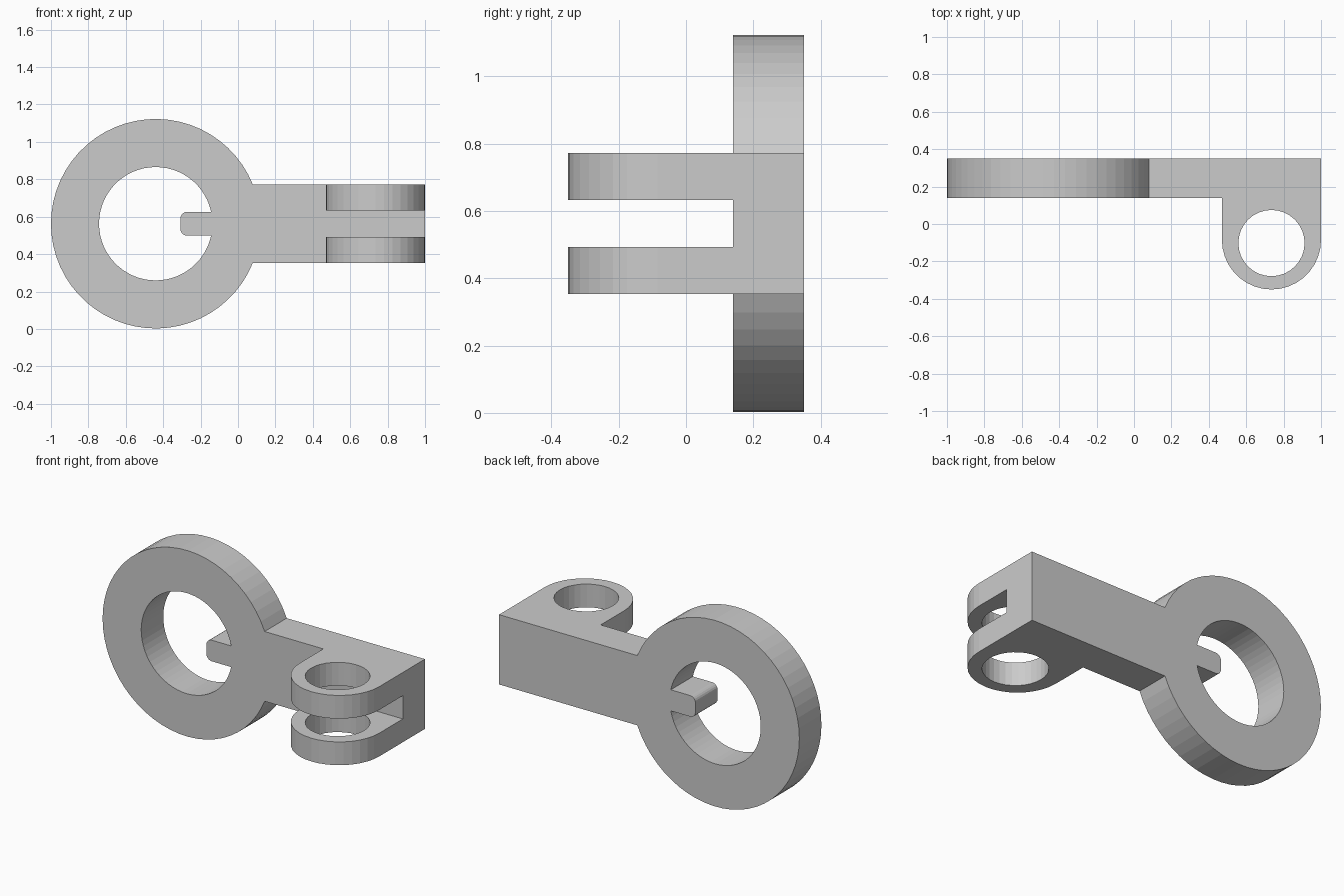
import bpy, bmesh
from math import sin, cos, asin, radians, degrees
from mathutils import Vector

if "Cube" in bpy.data.objects:
    bpy.data.objects.remove(bpy.data.objects["Cube"])


def arc(cx, cy, r, start, end, steps):
    """Points on an arc, angles in degrees, both ends included."""
    angles = [radians(start + (end - start) * i / steps) for i in range(steps + 1)]
    return [(cx + r * cos(a), cy + r * sin(a)) for a in angles]


def extruded(name, loops, place, depth):
    """Fill an outline with holes and extrude it along a direction."""
    bm = bmesh.new()
    edges = []
    for loop in loops:
        vs = [bm.verts.new(place(*p)) for p in loop]
        edges += [bm.edges.new((vs[i - 1], vs[i])) for i in range(len(vs))]
    bmesh.ops.triangle_fill(bm, edges=edges, use_beauty=True, use_dissolve=False)
    geo = bmesh.ops.extrude_face_region(bm, geom=bm.faces[:], use_keep_orig=True)
    moved = [g for g in geo["geom"] if isinstance(g, bmesh.types.BMVert)]
    bmesh.ops.translate(bm, verts=moved, vec=Vector(depth))
    bmesh.ops.recalc_face_normals(bm, faces=bm.faces[:])
    mesh = bpy.data.meshes.new(name)
    bm.to_mesh(mesh)
    bm.free()
    ob = bpy.data.objects.new(name, mesh)
    bpy.context.collection.objects.link(ob)
    return ob


# Ring plate with its arm and the key tab inside the ring
CX, CZ, R_OUT, R_IN = -0.44, 0.5625, 0.56, 0.303
ARM, TAB, FILLET, TIP = 0.21, 0.0635, 0.035, -0.308
a_out = degrees(asin(ARM / R_OUT))
a_in = degrees(asin(TAB / R_IN))
outer = arc(CX, CZ, R_OUT, a_out, 360 - a_out, 52)
outer += [(1.0, CZ - ARM), (1.0, CZ + ARM)]
inner = arc(CX, CZ, R_IN, a_in, 360 - a_in, 56)
inner += arc(TIP + FILLET, CZ - TAB + FILLET, FILLET, 270, 180, 5)
inner += arc(TIP + FILLET, CZ + TAB - FILLET, FILLET, 180, 90, 5)
plate = extruded("ring_bracket", [outer, inner],
                 lambda x, z: (x, 0.14, z), (0, 0.21, 0))

# Two hinge lugs, joined to the arm
LX, LR, THICK = 0.735, 0.265, 0.14
lug_outline = [(1.0, 0.25), (LX - LR, 0.25)] + arc(LX, -0.085, LR, 180, 360, 18)
lug_hole = arc(LX, -0.102, 0.177, 0, 348.75, 31)
for name, z0 in (("lower_lug", CZ - ARM), ("upper_lug", CZ + ARM - THICK)):
    lug = extruded(name, [lug_outline, lug_hole],
                   lambda x, y: (x, y, z0), (0, 0, THICK))
    lug.hide_render = True
    lug.hide_set(True)
    mod = plate.modifiers.new(name, "BOOLEAN")
    mod.operation = "UNION"
    mod.solver = "EXACT"
    mod.object = lug

# Bake the joins and drop the helper lugs
bpy.context.view_layer.update()
graph = bpy.context.evaluated_depsgraph_get()
joined = bpy.data.meshes.new_from_object(plate.evaluated_get(graph))
plate.modifiers.clear()
plate.data = joined
for name in ("lower_lug", "upper_lug"):
    bpy.data.objects.remove(bpy.data.objects[name])
